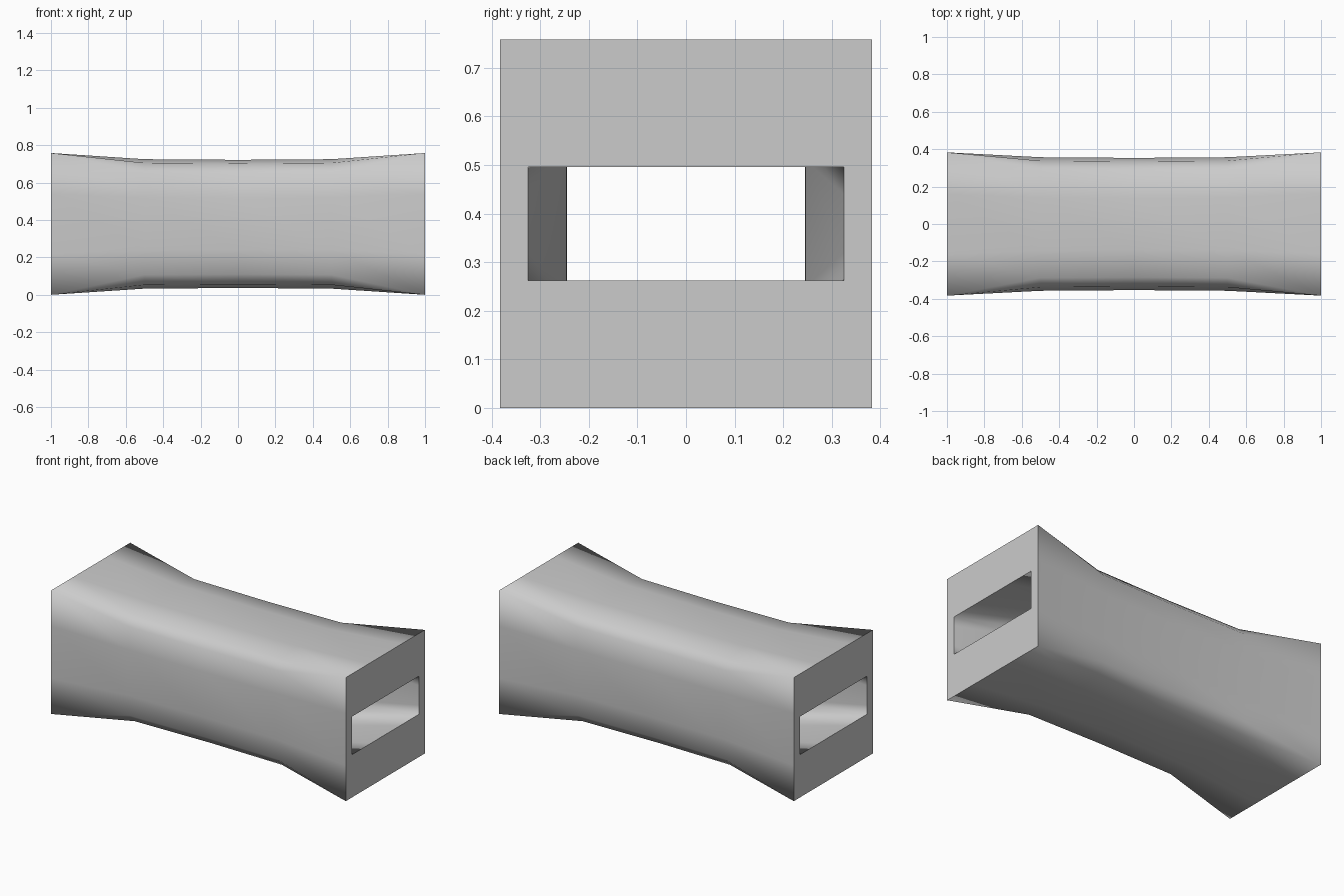
import bpy, bmesh

if "Cube" in bpy.data.objects:
    bpy.data.objects.remove(bpy.data.objects["Cube"])

ZC = 0.379  # height of the tube axis

# Quarter cross-sections (y, z from axis), side to top
OUTER_END = [(.383, .16), (.383, .379), (.383, .379), (.16, .379)]
OUTER_MID = [(.357, .14), (.338, .272), (.288, .326), (.14, .346)]
INNER_END = [(.325, .06), (.325, .117), (.325, .117), (.14, .117)]
INNER_MID = [(.246, .13), (.235, .185), (.20, .222), (.11, .236)]


def ring(bm, x, quarter, s=1.0):
    """Mirror a quarter section into a closed ring at x."""
    half = quarter + [(-y, z) for y, z in reversed(quarter)]
    full = half + [(-y, -z) for y, z in half]
    return [bm.verts.new((x, y * s, ZC + z * s)) for y, z in full]


bm = bmesh.new()
# Outside skin from left to right, then the through hole back again
rings = [
    ring(bm, -1, OUTER_END), ring(bm, -.5, OUTER_MID), ring(bm, 0, OUTER_MID, .99),
    ring(bm, .5, OUTER_MID), ring(bm, 1, OUTER_END),
    ring(bm, 1, INNER_END), ring(bm, .5, INNER_MID), ring(bm, 0, INNER_MID, .995),
    ring(bm, -.5, INNER_MID), ring(bm, -1, INNER_END),
]
for i, a in enumerate(rings):
    b = rings[(i + 1) % len(rings)]
    n = len(a)
    for j in range(n):
        k = (j + 1) % n
        bm.faces.new((a[j], a[k], b[k], b[j]))

# Corners of the square ends merge to single points
bmesh.ops.remove_doubles(bm, verts=bm.verts, dist=1e-4)
bmesh.ops.recalc_face_normals(bm, faces=bm.faces)

mesh = bpy.data.meshes.new("waisted_tube")
bm.to_mesh(mesh)
bm.free()
tube = bpy.data.objects.new("waisted_tube", mesh)
bpy.context.collection.objects.link(tube)
bpy.context.view_layer.objects.active = tube
tube.select_set(True)
bpy.ops.object.shade_smooth_by_angle(angle=1.0)
